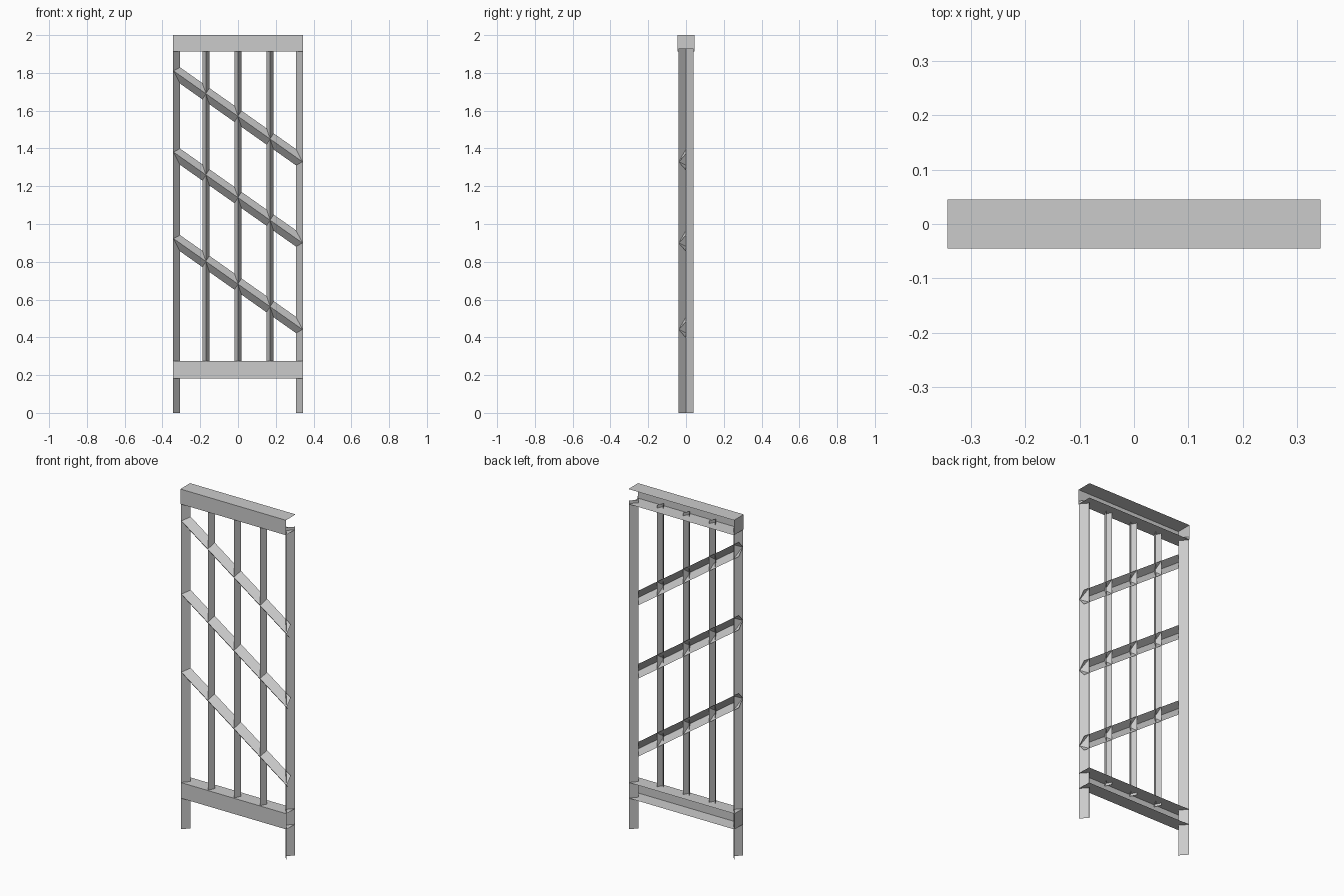
import bpy
import bmesh
from mathutils import Vector

if "Cube" in bpy.data.objects:
    bpy.data.objects.remove(bpy.data.objects["Cube"])


def sheet(name, profile, start, end, cap=False):
    """Sweep an open profile of 3D offsets between two points as a thin sheet."""
    bm = bmesh.new()
    a = [bm.verts.new(Vector(start) + Vector(p)) for p in profile]
    b = [bm.verts.new(Vector(end) + Vector(p)) for p in profile]
    for i in range(len(profile) - 1):
        bm.faces.new((a[i], a[i + 1], b[i + 1], b[i]))
    if cap:
        bm.faces.new(a[::-1])
    me = bpy.data.meshes.new(name)
    bm.to_mesh(me)
    bm.free()
    ob = bpy.data.objects.new(name, me)
    bpy.context.collection.objects.link(ob)
    return ob


HALF = 0.343    # half width of the panel
TOP = 1.93      # upright tops, tucked inside the top rail


def rail(name, z0, z1, d):
    # channel open at the back and the right end
    profile = [(0, d, z1), (0, -d, z1), (0, -d, z0), (0, d, z0)]
    sheet(name, profile, (-HALF, 0, 0), (HALF, 0, 0), cap=True)


rail("top_rail", 1.912, 2.0, 0.045)
rail("bottom_rail", 0.183, 0.275, 0.041)

# side posts: angle sections with the ridge facing inwards
for side, label in ((-1, "left"), (1, "right")):
    post = [(side * HALF, -0.04, 0), (side * 0.307, 0, 0), (side * HALF, 0.04, 0)]
    if side > 0:
        post.reverse()
    sheet(label + "_post", post, (0, 0, 0), (0, 0, TOP))

# vertical bars: angle sections with the ridge facing forwards
bar = [(-0.019, 0, 0), (0, -0.037, 0), (0.019, 0, 0)]
for i in (-1, 0, 1):
    sheet(f"vertical_bar_{i + 2}", bar, (i * 0.17, 0, 0.26), (i * 0.17, 0, TOP))

# sloping slats: the same section, cut vertically at the posts
slat = [(0, 0, 0.043), (0, -0.038, 0), (0, 0, -0.043)]
DROP = 0.705 * HALF
for i, z in enumerate((0.682, 1.14, 1.57)):
    sheet(f"sloping_slat_{i + 1}", slat, (-HALF, 0, z + DROP), (HALF, 0, z - DROP))
